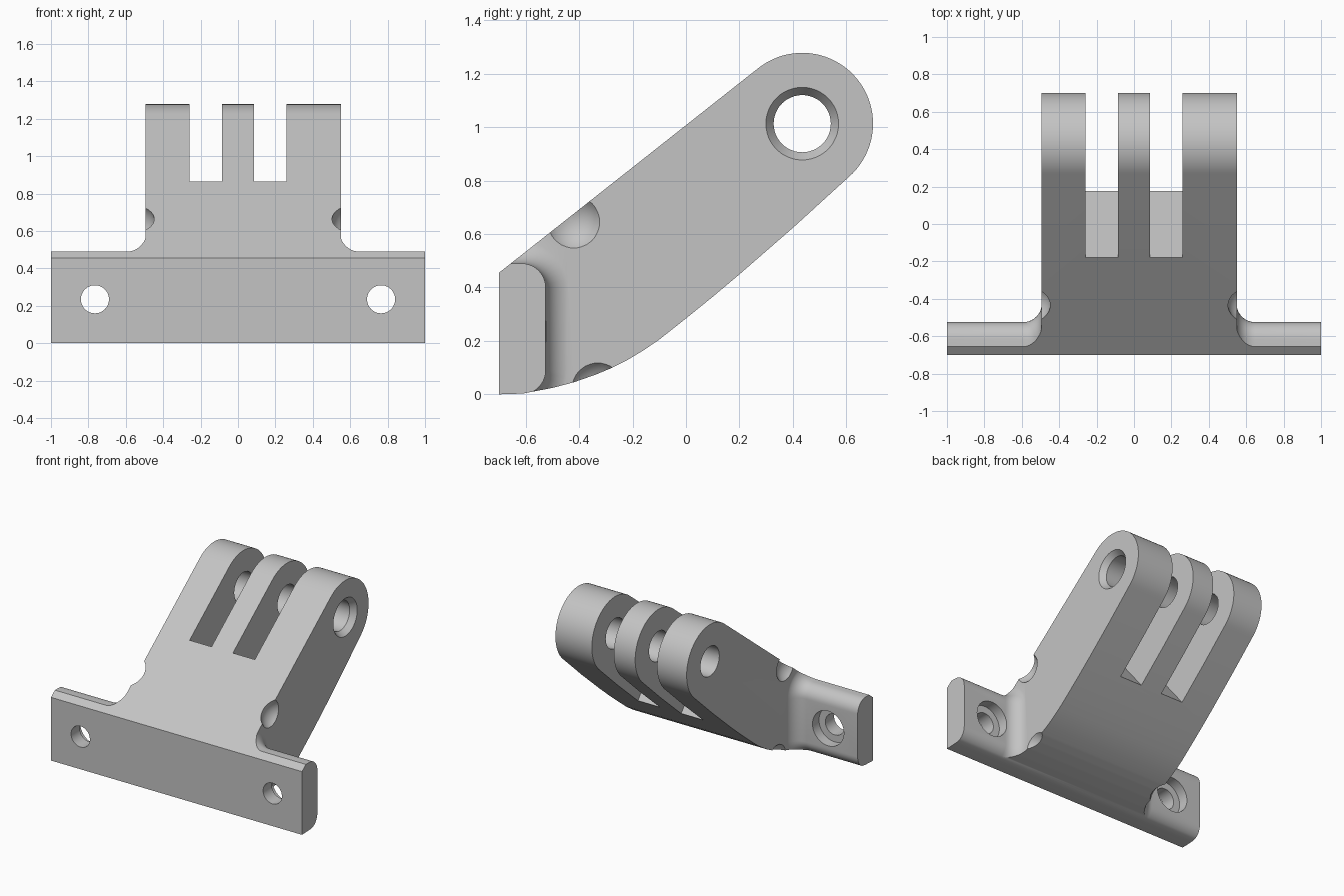
import bpy, bmesh
from math import sin, cos, pi, radians, sqrt

old = bpy.data.objects.get("Cube")
if old:
    bpy.data.objects.remove(old)

GREY = (0.55, 0.55, 0.55, 1)
mat = bpy.data.materials.new("light_grey")
mat.use_nodes = True
mat.diffuse_color = GREY
mat.node_tree.nodes["Principled BSDF"].inputs["Base Color"].default_value = GREY

LEFT, RIGHT = -0.495, 0.55      # sides of the arm
FILLET = 0.1


def to_object(name, bm):
    bmesh.ops.recalc_face_normals(bm, faces=bm.faces)
    mesh = bpy.data.meshes.new(name)
    bm.to_mesh(mesh)
    bm.free()
    obj = bpy.data.objects.new(name, mesh)
    bpy.context.collection.objects.link(obj)
    mesh.materials.append(mat)
    return obj


def loft(name, rings, axis="x"):
    """Skin a list of (position, outline) rings along the x or y axis."""
    bm = bmesh.new()
    loops = []
    for p, outline in rings:
        loops.append([bm.verts.new((p, a, b) if axis == "x" else (a, p, b))
                      for a, b in outline])
    for r, s in zip(loops, loops[1:]):
        for i in range(len(r)):
            j = (i + 1) % len(r)
            bm.faces.new((r[i], r[j], s[j], s[i]))
    bm.faces.new(loops[0])
    bm.faces.new(loops[-1])
    return to_object(name, bm)


def prism(name, outline, start, end):
    return loft(name, [(start, outline), (end, outline)])


def arc(cy, cz, r, start, end, steps):
    out = []
    for i in range(steps + 1):
        t = radians(start + (end - start) * i / steps)
        out.append((cy + r * cos(t), cz + r * sin(t)))
    return out


def circle(ca, cb, r, n=48):
    return arc(ca, cb, r, 0, 360 - 360 / n, n - 1)


def boolean(target, tool, operation):
    mod = target.modifiers.new(operation.lower(), "BOOLEAN")
    mod.operation = operation
    mod.solver = "EXACT"
    mod.object = tool
    with bpy.context.temp_override(object=target, active_object=target):
        bpy.ops.object.modifier_apply(modifier=mod.name)
    bpy.data.objects.remove(tool)


def plate_outline(d):
    """Plate section with rounded back corners, grown outward by d."""
    r = 0.09 + d
    return ([(-0.85, -d)] + arc(-0.615, 0.09, r, -90, 0, 10)
            + arc(-0.615, 0.40, r, 0, 90, 10) + [(-0.85, 0.49 + d)])


# Mounting plate, flaring into the arm sides with a concave fillet
flare = []
for i in range(11):
    u = FILLET * (1 - cos(pi / 2 * i / 10))
    flare.append((u - 0.002, FILLET - sqrt(FILLET ** 2 - (FILLET - u) ** 2)))
rings = [(-1, 0)] + [(LEFT - u, d) for u, d in reversed(flare)]
rings += [(RIGHT + u, d) for u, d in flare] + [(1, 0)]
bracket = loft("hinge_bracket", [(x, plate_outline(d)) for x, d in rings])

# Arm block, then trim everything to the side profile
block = [(-0.9, -0.3), (0.9, -0.3), (0.9, 1.5), (-0.9, 1.5)]
boolean(bracket, prism("arm_block", block, LEFT, RIGHT), "UNION")
underside = [(-0.7, 0), (-0.61, 0.003), (-0.5, 0.024), (-0.42, 0.045),
             (-0.34, 0.073), (-0.28, 0.098), (-0.22, 0.128), (-0.16, 0.164),
             (-0.1, 0.205), (0, 0.284), (0.1, 0.365), (0.2, 0.449),
             (0.4, 0.623)]
profile = underside + arc(0.435, 1.013, 0.265, -49, 128.4, 40) + [(-0.7, 0.455)]
boolean(bracket, prism("side_profile", profile, -1.1, 1.1), "INTERSECT")

# Slots between the three fingers
slot = [(-0.243, 0.943), (0.24, 0.35), (1.19, 1.09), (0.71, 1.68)]
for start, end in ((-0.26, -0.085), (0.085, 0.26)):
    boolean(bracket, prism("slot_cutter", slot, start, end), "DIFFERENCE")

# Pivot hole with a countersink on the left side
steps = [(-0.8, 0.107), (RIGHT - 0.04, 0.107), (RIGHT, 0.136), (0.8, 0.136)]
boolean(bracket, loft("pivot_cutter", [(x, circle(0.435, 1.013, r))
                                       for x, r in steps]), "DIFFERENCE")

# Screw holes with counterbores at the back of the plate
for x in (-0.765, 0.765):
    steps = [(-0.9, 0.075), (-0.6, 0.075), (-0.599, 0.125), (-0.4, 0.125)]
    boolean(bracket, loft("screw_cutter", [(y, circle(x, 0.235, r))
                                           for y, r in steps], "y"), "DIFFERENCE")

# Scooped corners where the arm edges meet the plate
for x in (LEFT - 0.07, RIGHT + 0.07):
    for y, z in ((-0.42, 0.645), (-0.33, 0.02)):
        bm = bmesh.new()
        bmesh.ops.create_uvsphere(bm, u_segments=32, v_segments=20, radius=0.12)
        bmesh.ops.translate(bm, vec=(x, y, z), verts=bm.verts)
        boolean(bracket, to_object("scoop_cutter", bm), "DIFFERENCE")

# Smooth the curved surfaces, keep edges sharp
bpy.ops.object.select_all(action="DESELECT")
bracket.select_set(True)
bpy.context.view_layer.objects.active = bracket
bpy.ops.object.shade_smooth_by_angle(angle=radians(25))
